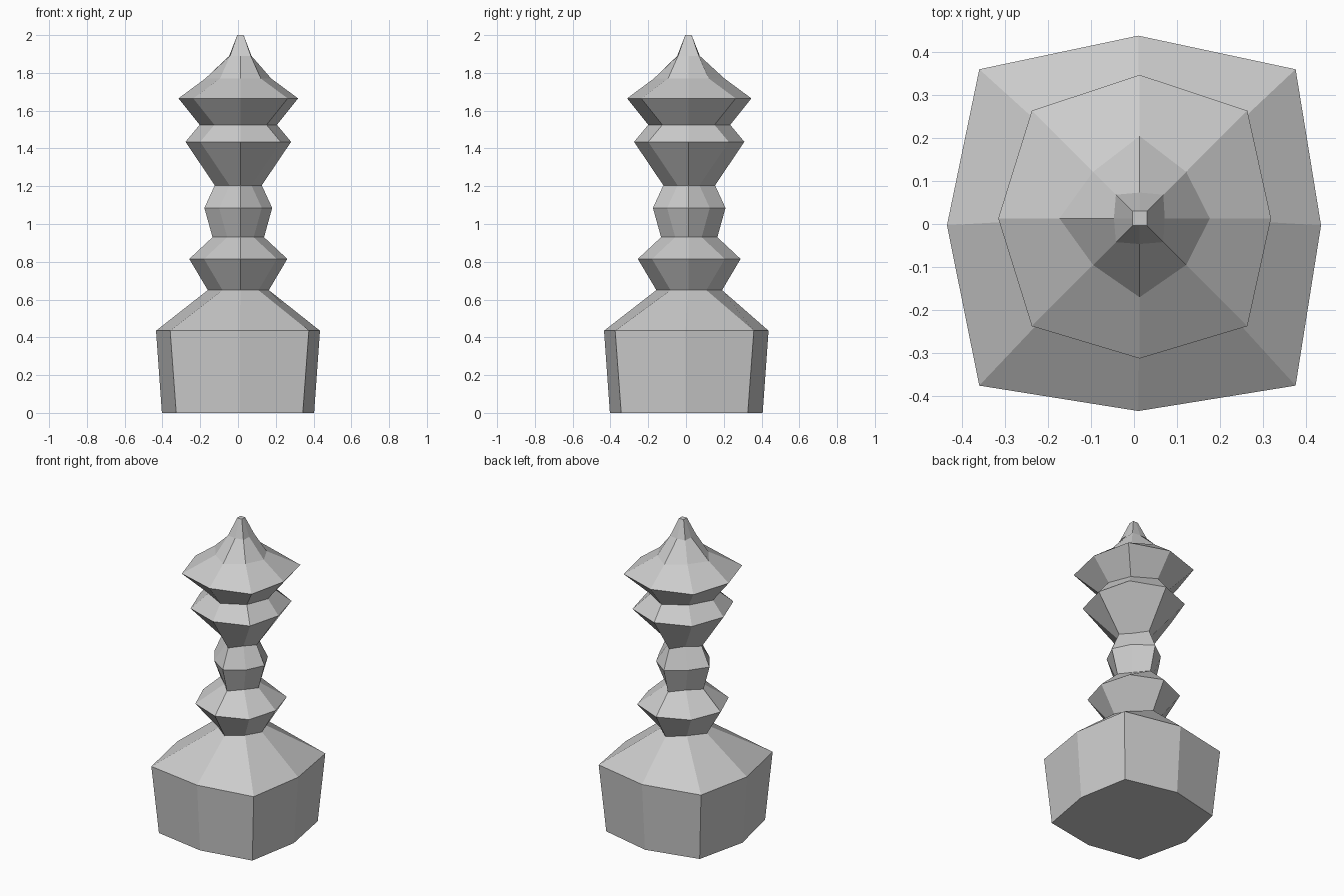
import bpy, bmesh

if "Cube" in bpy.data.objects:
    bpy.data.objects.remove(bpy.data.objects["Cube"])


def base_ring(z, a, c):
    # eight points: middles bulge past the corners
    x, y = 0.008, -0.008
    return [(x + c, y + c, z), (0.01, a + 0.003, z), (x - c, y + c, z), (-a, -0.003, z),
            (x - c, y - c, z), (0.01, -a, z), (x + c, y - c, z), (a, -0.003, z)]


def turned_ring(z, c, bulge=1.0):
    # square of half width c, with the side middles pushed outward
    o = 0.013
    xp, xm = c + o + 0.055 * bulge, -c + o - 0.078 * bulge
    yp, ym = c + o + 0.083 * bulge, -c + o - 0.075 * bulge
    return [(o + c, o + c, z), (o, yp, z), (o - c, o + c, z), (xm, o, z),
            (o - c, o - c, z), (o, ym, z), (o + c, o - c, z), (xp, o, z)]


def loft(name, rings, cap_bottom=False, cap_top=False):
    bm = bmesh.new()
    loops = [[bm.verts.new(p) for p in r] for r in rings]
    for lo, hi in zip(loops, loops[1:]):
        for i in range(8):
            j = (i + 1) % 8
            bm.faces.new((lo[i], lo[j], hi[j], hi[i]))
    if cap_bottom:
        bm.faces.new(loops[0][::-1])
    if cap_top:
        bm.faces.new(loops[-1])
    me = bpy.data.meshes.new(name)
    bm.to_mesh(me)
    bm.free()
    ob = bpy.data.objects.new(name, me)
    bpy.context.collection.objects.link(ob)
    return ob


# Base block with sloping shoulder
neck = turned_ring(0.65, 0.095)
loft("base", [base_ring(0, 0.403, 0.335), base_ring(0.435, 0.434, 0.367), neck],
     cap_bottom=True)

# Turned column: lower collar, knuckle, upper collar
waist = turned_ring(1.525, 0.138)
profile = [(0.815, 0.193), (0.93, 0.07), (1.085, 0.113), (1.205, 0.058), (1.435, 0.213)]
loft("column", [neck] + [turned_ring(z, c) for z, c in profile] + [waist])

# Pointed cap
loft("finial", [waist, turned_ring(1.665, 0.25), turned_ring(1.77, 0.108),
                turned_ring(1.89, 0.055, 0.06), turned_ring(2.0, 0.017, 0)],
     cap_top=True)
